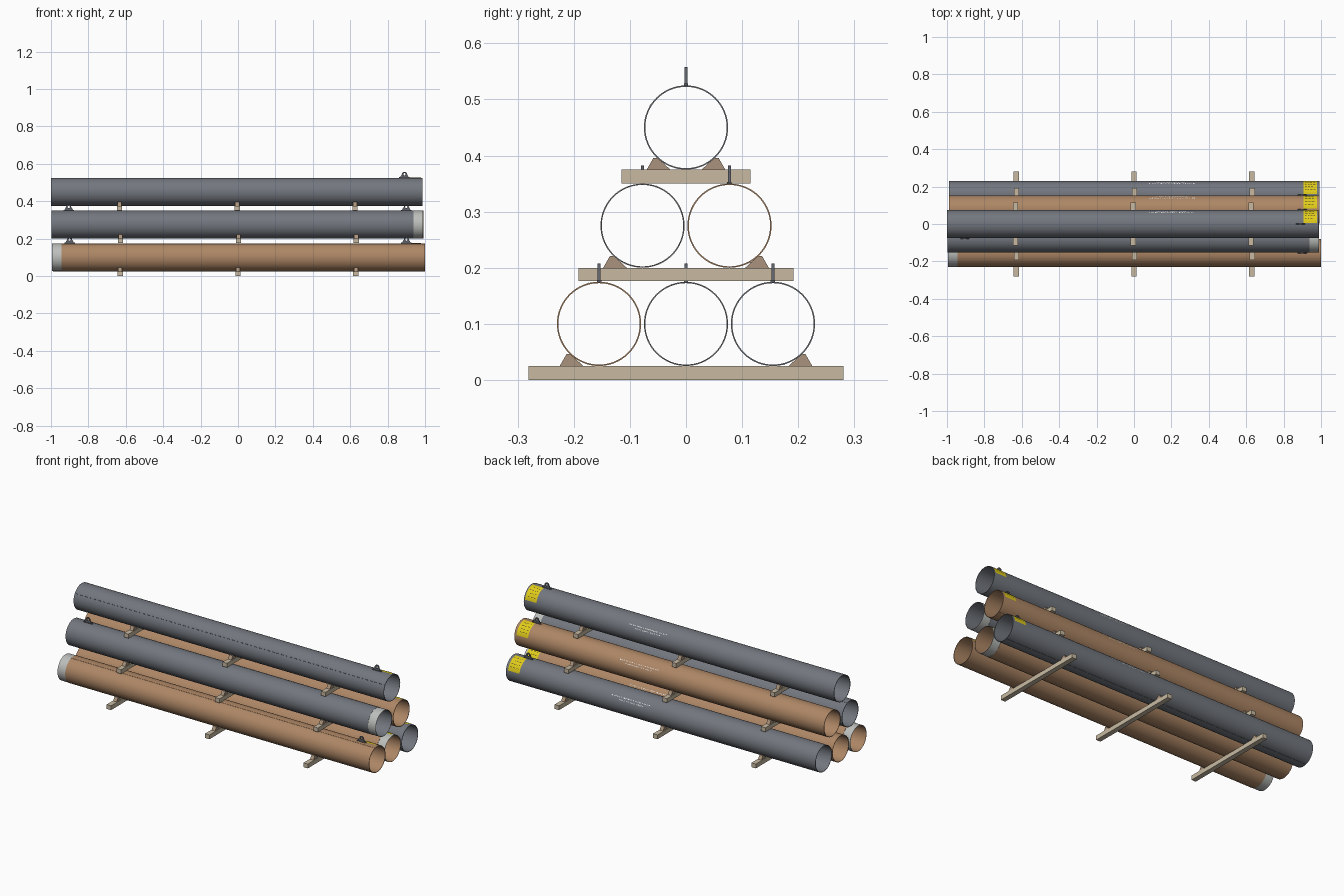
import bpy, bmesh, math, random
from math import sin, cos, pi, radians

cube = bpy.data.objects.get("Cube")
if cube:
    bpy.data.objects.remove(cube)
random.seed(4)

R, WALL, SIDES = 0.075, 0.0025, 64


def material(name, rgb):
    m = bpy.data.materials.new(name)
    m.use_nodes = True
    col = (*rgb, 1)
    m.diffuse_color = col
    bsdf = next(n for n in m.node_tree.nodes if n.type == 'BSDF_PRINCIPLED')
    bsdf.inputs["Base Color"].default_value = col
    return m


GREY = material("grey_coating", (0.17, 0.185, 0.21))
BROWN = material("brown_coating", (0.42, 0.24, 0.13))
STEEL = material("bare_steel", (0.50, 0.52, 0.50))
TIMBER = material("pale_timber", (0.58, 0.49, 0.36))
WEDGE = material("wedge_timber", (0.40, 0.29, 0.20))
LUG = material("lug_steel", (0.11, 0.12, 0.14))
YELLOW = material("label_yellow", (0.75, 0.60, 0.01))
BLACK = material("label_ink", (0.02, 0.02, 0.02))
WHITE = material("stencil_paint", (0.75, 0.75, 0.75))


def finish(name, bm, mats, smooth=False):
    bmesh.ops.recalc_face_normals(bm, faces=bm.faces)
    me = bpy.data.meshes.new(name)
    bm.to_mesh(me)
    bm.free()
    for m in mats:
        me.materials.append(m)
    ob = bpy.data.objects.new(name, me)
    bpy.context.collection.objects.link(ob)
    if smooth:
        bpy.ops.object.select_all(action='DESELECT')
        ob.select_set(True)
        bpy.context.view_layer.objects.active = ob
        bpy.ops.object.shade_smooth_by_angle(angle=radians(35))
    return ob


def on_pipe(y, z, x, deg, r):
    # Angle is measured from the top of the pipe towards the back
    a = radians(deg)
    return (x, y + r * sin(a), z + r * cos(a))


def tube(name, y, z, x0, x1, coat, band):
    # Hollow pipe as a closed lathed profile; the bare end is stepped in
    outer = [(x0, R), (x1, R)]
    bare = {}
    if band > 0:
        outer = [(x0, R), (x1 - 0.05, R), (x1 - 0.05, R - 0.001), (x1, R - 0.001)]
        bare = {1, 2, 3}
    elif band < 0:
        outer = [(x0, R - 0.001), (x0 + 0.05, R - 0.001), (x0 + 0.05, R), (x1, R)]
        bare = {0, 1, 5}
    prof = outer + [(x1, R - WALL), (x0, R - WALL)]
    bm = bmesh.new()
    rings = [[bm.verts.new(on_pipe(y, z, x, 360 * i / SIDES, r)) for i in range(SIDES)]
             for x, r in prof]
    for k in range(len(prof)):
        a, b = rings[k], rings[(k + 1) % len(prof)]
        for i in range(SIDES):
            j = (i + 1) % SIDES
            f = bm.faces.new((a[i], a[j], b[j], b[i]))
            f.material_index = 1 if k in bare else 0
    finish(name, bm, [coat, STEEL], True)


def patch(bm, y, z, x0, x1, a0, a1, r, index=0):
    # Thin curved plate lying on the pipe
    n = max(1, round((a1 - a0) / 6))
    rows = [[bm.verts.new(on_pipe(y, z, x, a0 + (a1 - a0) * i / n, r)) for x in (x0, x1)]
            for i in range(n + 1)]
    for p, q in zip(rows, rows[1:]):
        f = bm.faces.new((p[0], q[0], q[1], p[1]))
        f.material_index = index


def label(name, y, z):
    bm = bmesh.new()
    patch(bm, y, z, 0.905, 0.978, 5, 80, R + 0.0008)
    for a in (20, 34, 48, 62):
        x = 0.915
        while x < 0.96:
            w = random.uniform(0.006, 0.014)
            patch(bm, y, z, x, x + w, a, a + 1.8, R + 0.0014, 1)
            x += w + 0.006
    finish(name, bm, [YELLOW, BLACK])


def stencil(name, y, z):
    # Two rows of small painted dashes
    bm = bmesh.new()
    for a, x, end in ((52, 0.08, 0.32), (63, 0.12, 0.28)):
        while x < end:
            w = random.uniform(0.003, 0.007)
            patch(bm, y, z, x, x + w, a, a + random.uniform(3, 5), R + 0.0006)
            x += w + random.choice((0.003, 0.004, 0.009))
    finish(name, bm, [WHITE])


def seam(name, y, z, x0, x1, deg, coat):
    bm = bmesh.new()
    ends = []
    for x in (x0, x1):
        ends.append([bm.verts.new(on_pipe(y, z, x, deg + d, R + h))
                     for d, h in ((-1, -0.0005), (-0.5, 0.0008), (0.5, 0.0008), (1, -0.0005))])
    for i in range(4):
        j = (i + 1) % 4
        bm.faces.new((ends[0][i], ends[0][j], ends[1][j], ends[1][i]))
    for e in ends:
        bm.faces.new(e)
    finish(name, bm, [coat])


def box(bm, x, y, z, sx, sy, sz):
    v = bmesh.ops.create_cube(bm, size=1)["verts"]
    bmesh.ops.scale(bm, vec=(sx, sy, sz), verts=v)
    bmesh.ops.translate(bm, vec=(x, y, z), verts=v)


def lug(name, y, z, x):
    # Upright eye plate with a hole, standing on a small pad
    top, eye, hole, t, n = z + R, 0.019, 0.006, 0.0025, 24
    bm = bmesh.new()
    box(bm, x, y, top + 0.001, 0.056, 0.008, 0.004)
    loops = []
    for yy in (y - t, y + t):
        out, inn = [], []
        for i in range(n):
            a = 2 * pi * i / n
            c, s = cos(a), sin(a)
            px, pz = 0.0135 * c, eye + 0.0135 * s
            if s < -0.1:
                # Lower half flares out to the foot
                pz = 0.0
                px = 0.025 * max(-1, min(1, c * 1.05))
            out.append(bm.verts.new((x + px, yy, top + pz)))
            inn.append(bm.verts.new((x + hole * c, yy, top + eye + hole * s)))
        loops.append((out, inn))
    (o0, i0), (o1, i1) = loops
    for a, b in ((o0, i0), (o1, i1), (o0, o1), (i0, i1)):
        for i in range(n):
            j = (i + 1) % n
            bm.faces.new((a[i], a[j], b[j], b[i]))
    finish(name, bm, [LUG])


def chock(bm, x, y, z, side):
    # Wedge whose inner face leans under the pipe
    ends = []
    for xx in (x - 0.011, x + 0.011):
        ends.append([bm.verts.new((xx, y + side * dy, z + dz)) for dy, dz in
                     ((0.028, 0), (0.070, 0), (0.058, 0.021), (0.052, 0.021), (0.040, 0.011))])
    for i in range(5):
        j = (i + 1) % 5
        bm.faces.new((ends[0][i], ends[0][j], ends[1][j], ends[1][i]))
    for e in ends:
        bm.faces.new(e)


# Pipes: name, y, z, start, end, coating, bare end, lug x, seam angle, label, stencil
pipes = [
    ("bottom_front", -0.155, 0.10, -0.995, 1.0, BROWN, -1, 0.9, -15, True, True),
    ("bottom_middle", 0.0, 0.10, -0.99, 0.99, BROWN, 1, -0.9, -20, True, True),
    ("bottom_back", 0.155, 0.10, -0.99, 0.992, GREY, 0, 0.9, 165, True, True),
    ("middle_front", -0.0775, 0.275, -0.997, 0.988, GREY, 1, -0.905, 20, False, False),
    ("middle_back", 0.0775, 0.275, -0.99, 0.992, BROWN, 0, 0.9, 150, True, True),
    ("top", 0.0, 0.45, -1.0, 0.986, GREY, 0, 0.89, -58, True, True),
]
for name, y, z, x0, x1, coat, band, lx, deg, has_label, has_text in pipes:
    tube(name + "_pipe", y, z, x0, x1, coat, band)
    s0 = x0 + 0.052 if band < 0 else x0 + 0.002
    s1 = x1 - 0.052 if band > 0 else x1 - 0.002
    seam(name + "_weld_seam", y, z, s0, s1, deg, coat)
    lug(name + "_lifting_lug", y, z, lx)
    if has_label:
        label(name + "_label", y, z)
    if has_text:
        stencil(name + "_stencil_marks", y, z)

# Timber bearers and wedges: name, base z, height, half length, outer pipe y, x shift
tiers = [
    ("bottom", 0.0, 0.025, 0.281, 0.155, 0.0),
    ("middle", 0.176, 0.024, 0.192, 0.0775, 0.002),
    ("upper", 0.3505, 0.0245, 0.115, 0.0, -0.004),
]
for name, z, h, half, py, dx in tiers:
    beams, wedges = bmesh.new(), bmesh.new()
    for x in (-0.63, 0.0, 0.63):
        box(beams, x + dx, 0, z + h / 2, 0.028, 2 * half, h)
        for side in (-1, 1):
            chock(wedges, x + dx, side * py, z + h, side)
    finish(name + "_bearers", beams, [TIMBER])
    finish(name + "_wedges", wedges, [WEDGE])
